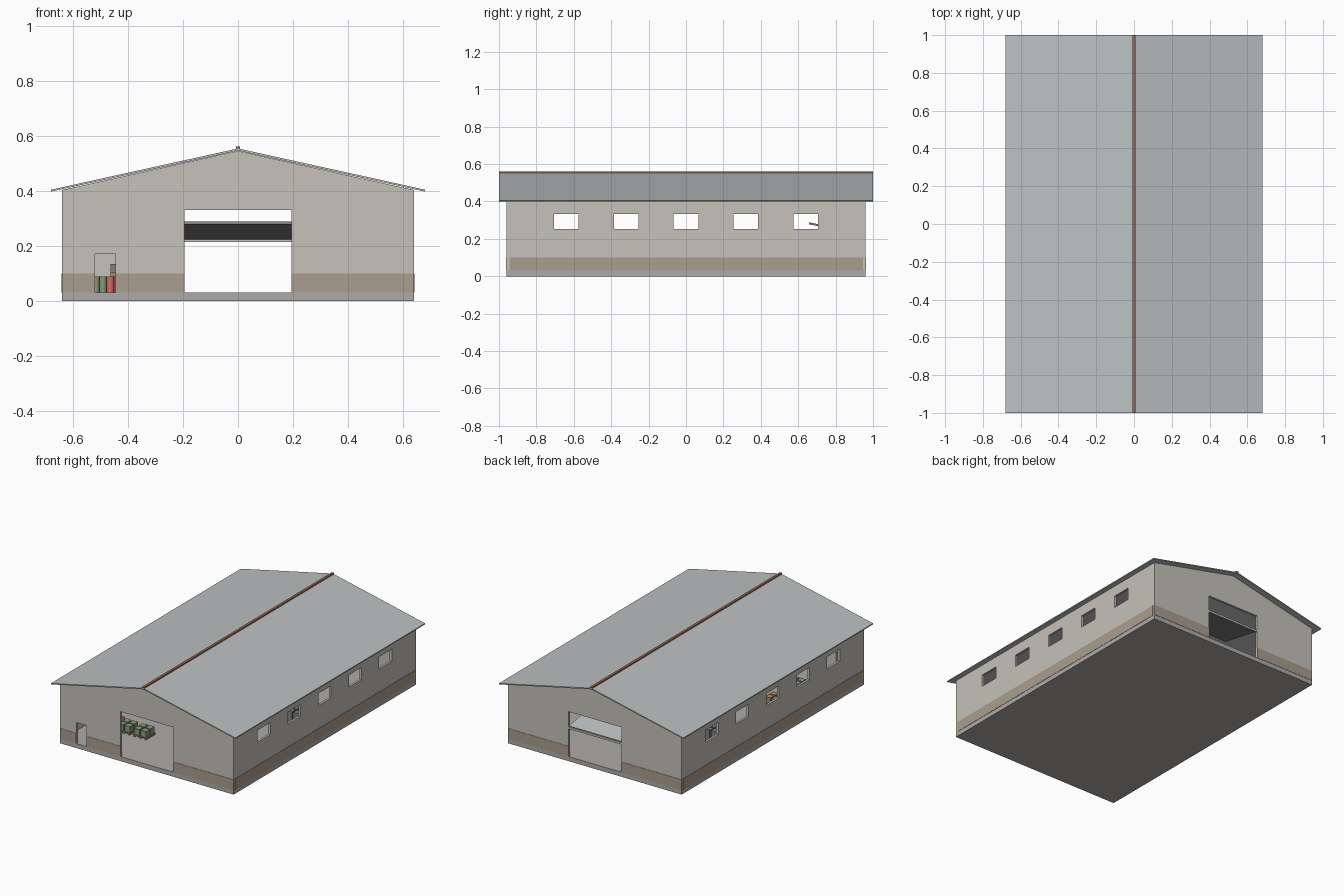
import bpy, bmesh, math
from mathutils import Matrix

if "Cube" in bpy.data.objects:
    bpy.data.objects.remove(bpy.data.objects["Cube"])

def mat(name, r, g, b):
    m = bpy.data.materials.new(name)
    m.diffuse_color = (r, g, b, 1)
    m.use_nodes = True
    m.node_tree.nodes["Principled BSDF"].inputs["Base Color"].default_value = m.diffuse_color
    return m

WALL = mat("wall_paint", .56, .54, .49)
BAND = mat("brown_band", .40, .34, .27)
SLAB = mat("concrete", .42, .41, .40)
ROOF = mat("roof_sheet", .50, .53, .53)
RIDGE = mat("ridge_red", .35, .14, .10)
DARK = mat("dark_steel", .22, .22, .23)
WOOD = mat("wood", .40, .25, .13)
GREEN = mat("green", .25, .33, .20)
RED = mat("red", .70, .15, .13)

def finish(name, bm, m):
    bmesh.ops.recalc_face_normals(bm, faces=bm.faces)
    me = bpy.data.meshes.new(name)
    bm.to_mesh(me)
    bm.free()
    if m:
        me.materials.append(m)
    ob = bpy.data.objects.new(name, me)
    bpy.context.collection.objects.link(ob)
    return ob

def boxes(name, spans, m=None):
    """Spans are (x0, x1, y0, y1, z0, z1)."""
    bm = bmesh.new()
    for a, b, c, d, e, f in spans:
        M = Matrix.Translation(((a+b)/2, (c+d)/2, (e+f)/2)) @ Matrix.Diagonal((b-a, d-c, f-e, 1))
        bmesh.ops.create_cube(bm, size=1, matrix=M)
    return finish(name, bm, m)

def prism(name, pts, y0, y1, m):
    """Extrude an xz outline along y."""
    bm = bmesh.new()
    f = bm.faces.new([bm.verts.new((x, y0, z)) for x, z in pts])
    r = bmesh.ops.extrude_face_region(bm, geom=[f])
    bmesh.ops.translate(bm, vec=(0, y1-y0, 0), verts=[v for v in r["geom"] if isinstance(v, bmesh.types.BMVert)])
    return finish(name, bm, m)

W, L, T, F = .64, .96, .015, .03

# floor slab
boxes("floor_slab", [(-W, W, -L, L, 0, F)], SLAB)

# gable walls with door notches
top = [(W, .403), (0, .545), (-W, .403)]
big = [(-.195, F), (-.195, .33), (.195, .33), (.195, F)]
small = [(-.52, F), (-.52, .17), (-.445, .17), (-.445, F)]
prism("front_wall", [(-W, F)] + small + big + [(W, F)] + top, -L, -L+T, WALL)
prism("back_wall", [(-W, F)] + big + [(W, F)] + top, L-T, L, WALL)

# side walls with five windows each
cut = boxes("window_cutter", [(-1, 1, y-.066, y+.066, .252, .333) for y in (-.64, -.32, 0, .32, .64)])
cut.hide_render = True
cut.hide_viewport = True
for s, n in ((-1, "left"), (1, "right")):
    a, b = sorted((s*W, s*(W-T)))
    w = boxes(n + "_wall", [(a, b, -L+T, L-T, F, .403)], WALL)
    md = w.modifiers.new("windows", "BOOLEAN")
    md.operation = "DIFFERENCE"
    md.object = cut
    md.solver = "EXACT"

# brown wainscot band
e = .002
boxes("side_bands", [(-W-e, -W+e, -.945, .945, F, .1), (W-e, W+e, -.945, .945, F, .1)], BAND)
boxes("front_bands", [(-W, -.52, -L-e, -L+e, F, .1), (-.445, -.195, -L-e, -L+e, F, .1),
                      (.195, W, -L-e, -L+e, F, .1)], BAND)
boxes("back_bands", [(-W, -.195, L-e, L+e, F, .1), (.195, W, L-e, L+e, F, .1)], BAND)

# roof and ridge cap
prism("roof", [(-.68, .397), (0, .546), (.68, .397), (.68, .404), (0, .554), (-.68, .404)], -1, 1, ROOF)
boxes("ridge_cap", [(-.008, .008, -1, 1, .548, .561)], RIDGE)

# tilted overhead door at the back, with its bottom lip
door = boxes("overhead_door", [(-.195, .195, -.15, .15, -.005, .005)], DARK)
door.data.materials.clear()
door.data.materials.append(ROOF)
door.data.materials.append(DARK)
for p in door.data.polygons:
    p.material_index = int(p.normal.z < .5)
door.location = (0, L-.155, .255)
door.rotation_euler.x = -math.atan2(.055, .29)
boxes("overhead_door_lip", [(-.195, .195, L-.012, L, .215, .228)], WALL)

# pallets loaded with crates
def pallet(name, x, y, h, m):
    boxes(name + "_pallet", [(x-.05, x+.05, y+d-.008, y+d+.008, F+.008, F+.014) for d in (-.04, -.014, .014, .04)]
          + [(x+d-.006, x+d+.006, y-.048, y+.048, F, F+.008) for d in (-.04, 0, .04)], WOOD)
    z = F + .014
    boxes(name + "_crates", [(x+i-.02, x+i+.02, y+j-.02, y+j+.02, z, z+h)
                             for i in (-.024, .024) for j in (-.024, .024)], m)

for i, (x, y, h, m) in enumerate([(-.37, -.63, .04, GREEN), (-.25, -.63, .04, GREEN),
                                  (-.42, -.34, .06, WOOD), (-.42, -.2, .05, WOOD),
                                  (-.42, .3, .09, DARK), (.42, .02, .09, DARK)]):
    pallet(f"load_{i+1}", x, y, h, m)

# drums by the small door
def drums(name, xs, m):
    bm = bmesh.new()
    for x in xs:
        for y in (-.62, -.59):
            bmesh.ops.create_cone(bm, cap_ends=True, segments=16, radius1=.013, radius2=.013, depth=.058,
                                  matrix=Matrix.Translation((x, y, F+.029)))
    finish(name, bm, m)

drums("green_drums", (-.545, -.516, -.49), GREEN)
drums("red_drums", (-.464, -.437), RED)
